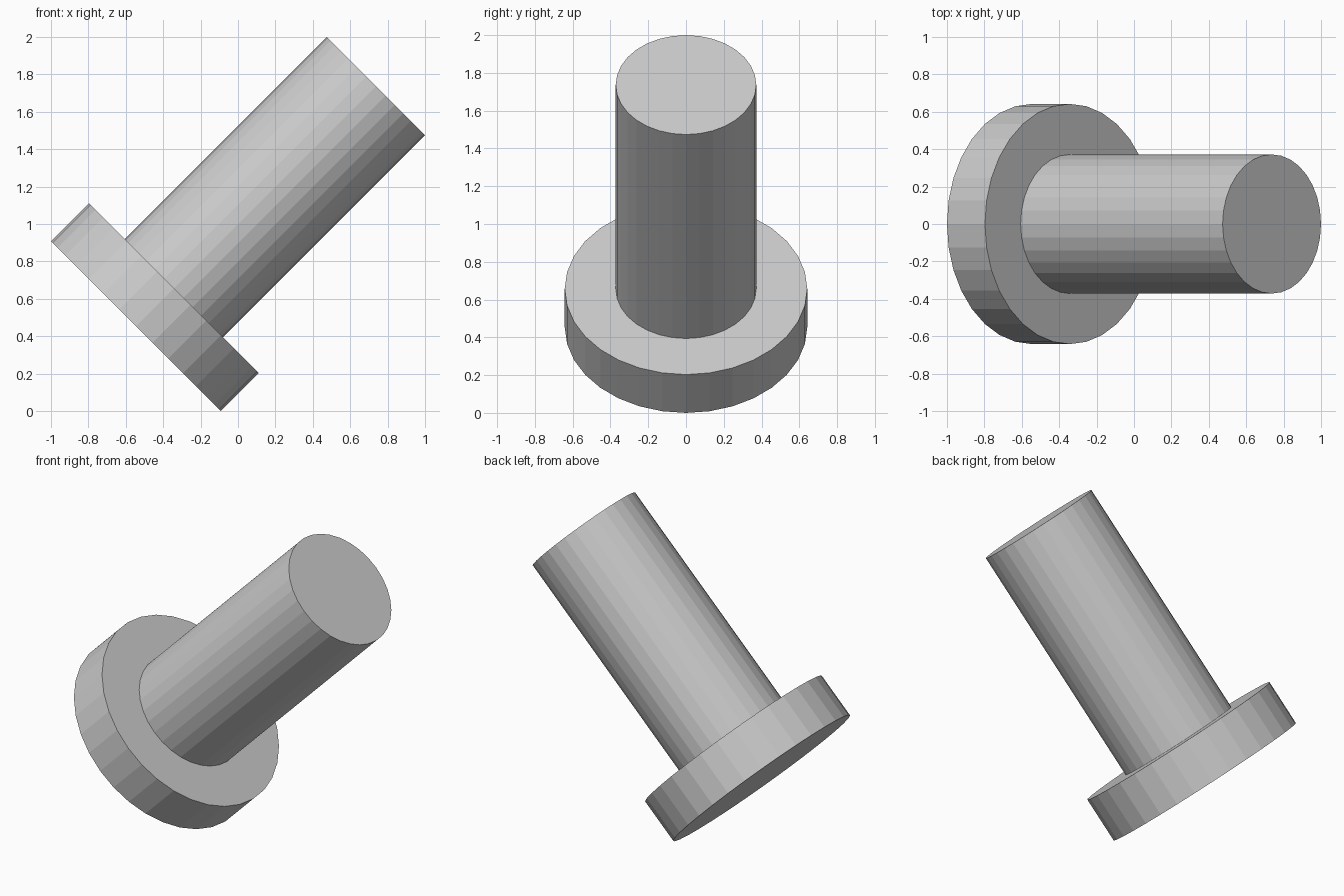
import bpy, bmesh
from math import pi
from mathutils import Matrix

if "Cube" in bpy.data.objects:
    bpy.data.objects.remove(bpy.data.objects["Cube"])

SIDES = 32
FLANGE_R, SHAFT_R = 0.642, 0.372
FLANGE_H, TOTAL_H = 0.287, 1.814

bm = bmesh.new()


def ring(radius, height):
    """Circle of vertices around the pin axis."""
    geom = bmesh.ops.create_circle(bm, segments=SIDES, radius=radius,
                                   matrix=Matrix.Translation((0, 0, height)))
    return geom["verts"]


def bridge(a, b):
    for i in range(SIDES):
        j = (i + 1) % SIDES
        bm.faces.new((a[i], a[j], b[j], b[i]))


# flange wall, shoulder and shaft wall, closed by flat end caps
rings = [ring(FLANGE_R, 0), ring(FLANGE_R, FLANGE_H),
         ring(SHAFT_R, FLANGE_H), ring(SHAFT_R, TOTAL_H)]
for lower, upper in zip(rings, rings[1:]):
    bridge(lower, upper)
bm.faces.new(rings[0])
bm.faces.new(rings[-1])
bmesh.ops.recalc_face_normals(bm, faces=bm.faces)

# lean 45 degrees towards +x with the flange edge on the ground
tilt = Matrix.Translation((-0.546, 0, 0.454)) @ Matrix.Rotation(pi / 4, 4, "Y")
bm.transform(tilt)

mesh = bpy.data.meshes.new("flanged_pin")
bm.to_mesh(mesh)
bm.free()
pin = bpy.data.objects.new("flanged_pin", mesh)
bpy.context.collection.objects.link(pin)
